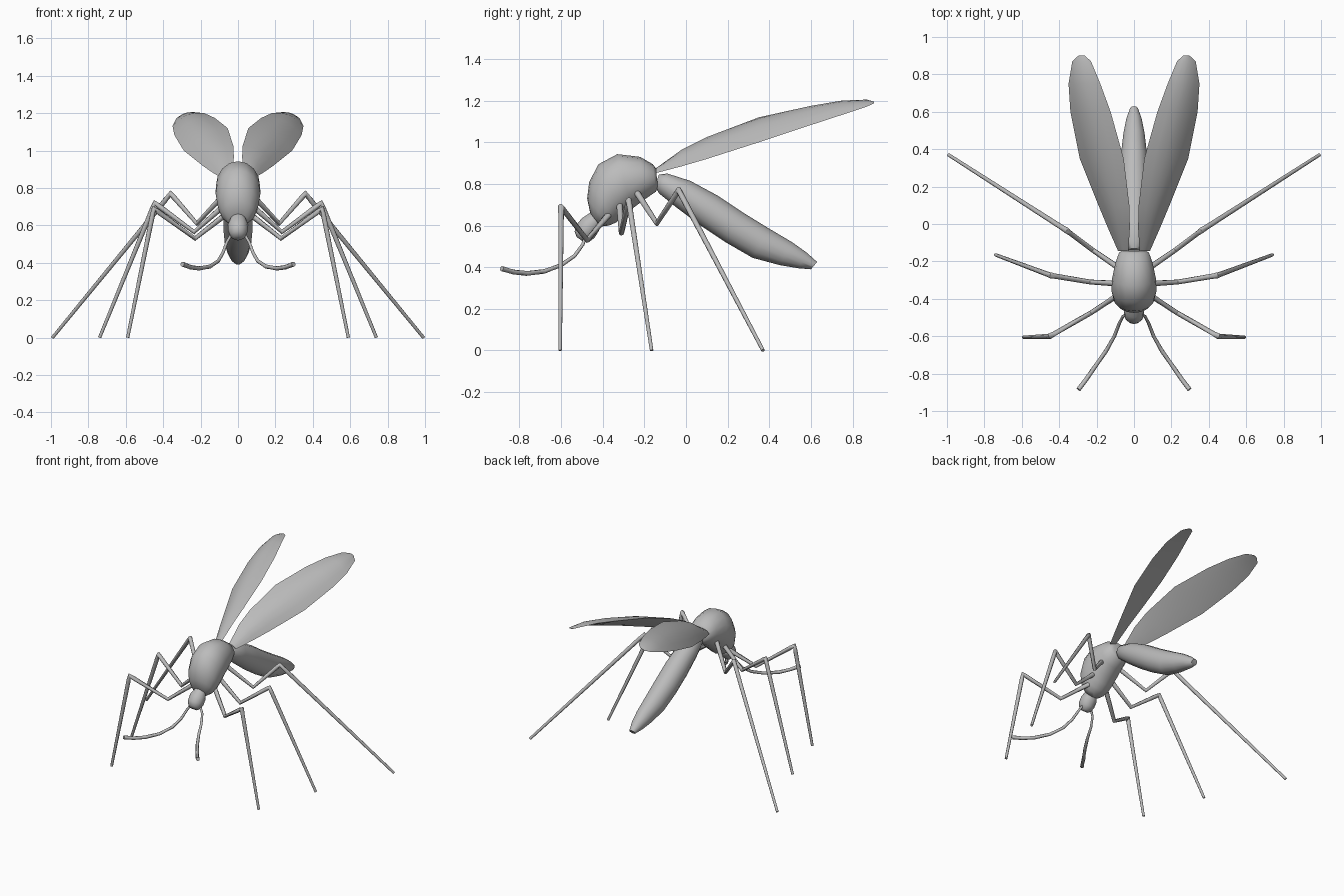
import bpy, bmesh, math
from mathutils import Vector

if "Cube" in bpy.data.objects:
    bpy.data.objects.remove(bpy.data.objects["Cube"])

grey = bpy.data.materials.new("grey")
grey.diffuse_color = (0.5, 0.5, 0.5, 1)
grey.use_nodes = True
grey.node_tree.nodes["Principled BSDF"].inputs["Base Color"].default_value = grey.diffuse_color


def loft(name, rings, mirror=False, angle=60):
    """Skin closed rings of equal length, cap both ends."""
    bm = bmesh.new()
    loops = [[bm.verts.new(p) for p in ring] for ring in rings]
    n = len(loops[0])
    for a, b in zip(loops, loops[1:]):
        for i in range(n):
            j = (i + 1) % n
            bm.faces.new((a[i], a[j], b[j], b[i]))
    bm.faces.new(loops[0])
    bm.faces.new(loops[-1])
    bmesh.ops.recalc_face_normals(bm, faces=bm.faces)
    mesh = bpy.data.meshes.new(name)
    bm.to_mesh(mesh)
    bm.free()
    mesh.materials.append(grey)
    ob = bpy.data.objects.new(name, mesh)
    bpy.context.collection.objects.link(ob)
    if mirror:
        ob.modifiers.new("mirror", 'MIRROR').use_mirror_merge = False
    bpy.ops.object.select_all(action='DESELECT')
    ob.select_set(True)
    bpy.context.view_layer.objects.active = ob
    bpy.ops.object.shade_smooth_by_angle(angle=math.radians(angle))
    return ob


def body(name, sections, n=12):
    """Sections: (top y, top z, bottom y, bottom z, half width)."""
    rings = []
    for ty, tz, by, bz, w in sections:
        mid = Vector((0, (ty + by) / 2, (tz + bz) / 2))
        up = Vector((0, (ty - by) / 2, (tz - bz) / 2))
        rings.append([mid + up * math.cos(a) + Vector((w * math.sin(a), 0, 0))
                      for a in (2 * math.pi * i / n for i in range(n))])
    return loft(name, rings)


def tube(name, points, radii, n=8):
    """Mirrored limb through points with a radius at each one."""
    pts = [Vector(p) for p in points]
    rings = []
    for i, p in enumerate(pts):
        d_in = (p - pts[max(i - 1, 0)]).normalized()
        d_out = (pts[min(i + 1, len(pts) - 1)] - p).normalized()
        t = (d_in + d_out).normalized()
        side = t.cross(Vector((0.3, -1, 0.1))).normalized()
        up = t.cross(side)
        rings.append([p + radii[i] * (side * math.cos(a) + up * math.sin(a))
                      for a in (2 * math.pi * k / n for k in range(n))])
    return loft(name, rings, mirror=True)


# Bean-shaped thorax, curling down to the front
body("thorax", [
    (-.145, .875, -.135, .785, .055), (-.16, .895, -.145, .762, .08),
    (-.22, .93, -.20, .725, .10), (-.33, .943, -.26, .68, .118),
    (-.42, .895, -.30, .645, .12), (-.465, .81, -.335, .615, .11),
    (-.475, .73, -.37, .60, .09), (-.46, .66, -.41, .595, .055)], 16)

# Small head hanging below the thorax
body("head", [
    (-.455, .665, -.41, .60, .04), (-.50, .635, -.42, .572, .055),
    (-.53, .60, -.44, .54, .053), (-.535, .57, -.465, .522, .042),
    (-.525, .545, -.49, .52, .025)])

# Long abdomen sloping down to the rear
body("abdomen", [
    (-.13, .845, -.15, .79, .03), (-.09, .85, -.13, .755, .055),
    (.02, .815, -.05, .69, .072), (.15, .745, .07, .60, .08),
    (.27, .665, .19, .52, .08), (.40, .585, .32, .445, .072),
    (.51, .52, .45, .41, .058), (.58, .47, .54, .395, .042),
    (.63, .425, .60, .39, .022)], 14)

# Wings: thin leaves, arched on top, with the inner edge higher
# (y, inner x, inner z, outer x, outer z, arch)
stations = [
    (-.145, .03, .875, .085, .852, .008), (-.02, .022, .965, .14, .885, .022),
    (.10, .025, 1.025, .19, .92, .03), (.35, .055, 1.12, .29, 1.0, .036),
    (.60, .125, 1.175, .34, 1.083, .034), (.75, .18, 1.2, .35, 1.132, .026),
    (.87, .23, 1.205, .33, 1.172, .012), (.902, .265, 1.195, .295, 1.187, .003)]
wing = []
for y, xi, zi, xo, zo, arch in stations:
    inner, outer = Vector((xi, y, zi)), Vector((xo, y, zo))
    up = Vector((zi - zo, 0, xo - xi)).normalized()
    top = [inner.lerp(outer, f) + up * arch * math.sin(math.pi * f)
           for f in (0, .2, .4, .6, .8, 1)]
    under = [inner.lerp(outer, f) - up * arch * .15 for f in (.75, .5, .25)]
    wing.append(top + under)
loft("wings", wing, mirror=True, angle=40)

# Three pairs of legs: hip, low joint, knee, foot
legs = {
    "front_legs": [(.07, -.37, .655), (.23, -.475, .53), (.45, -.6, .69), (.59, -.605, 0)],
    "middle_legs": [(.07, -.32, .71), (.235, -.31, .565), (.445, -.275, .72), (.74, -.165, 0)],
    "back_legs": [(.06, -.25, .78), (.22, -.14, .61), (.36, -.035, .77), (.992, .37, 0)]}
for name, (hip, low, knee, foot) in legs.items():
    h, l, k, f = map(Vector, (hip, low, knee, foot))
    tube(name, [h, l, l.lerp(k, .9), k, k.lerp(f, .05), f],
         [.016, .013, .014, .016, .014, .009])

# Feelers curving forward and outward from the head
tube("feelers", [(.03, -.48, .56), (.06, -.495, .51), (.08, -.535, .455), (.105, -.6, .41),
                 (.15, -.68, .38), (.21, -.765, .37), (.255, -.83, .377), (.297, -.885, .393)],
     [.008, .008, .009, .01, .011, .012, .012, .013])
